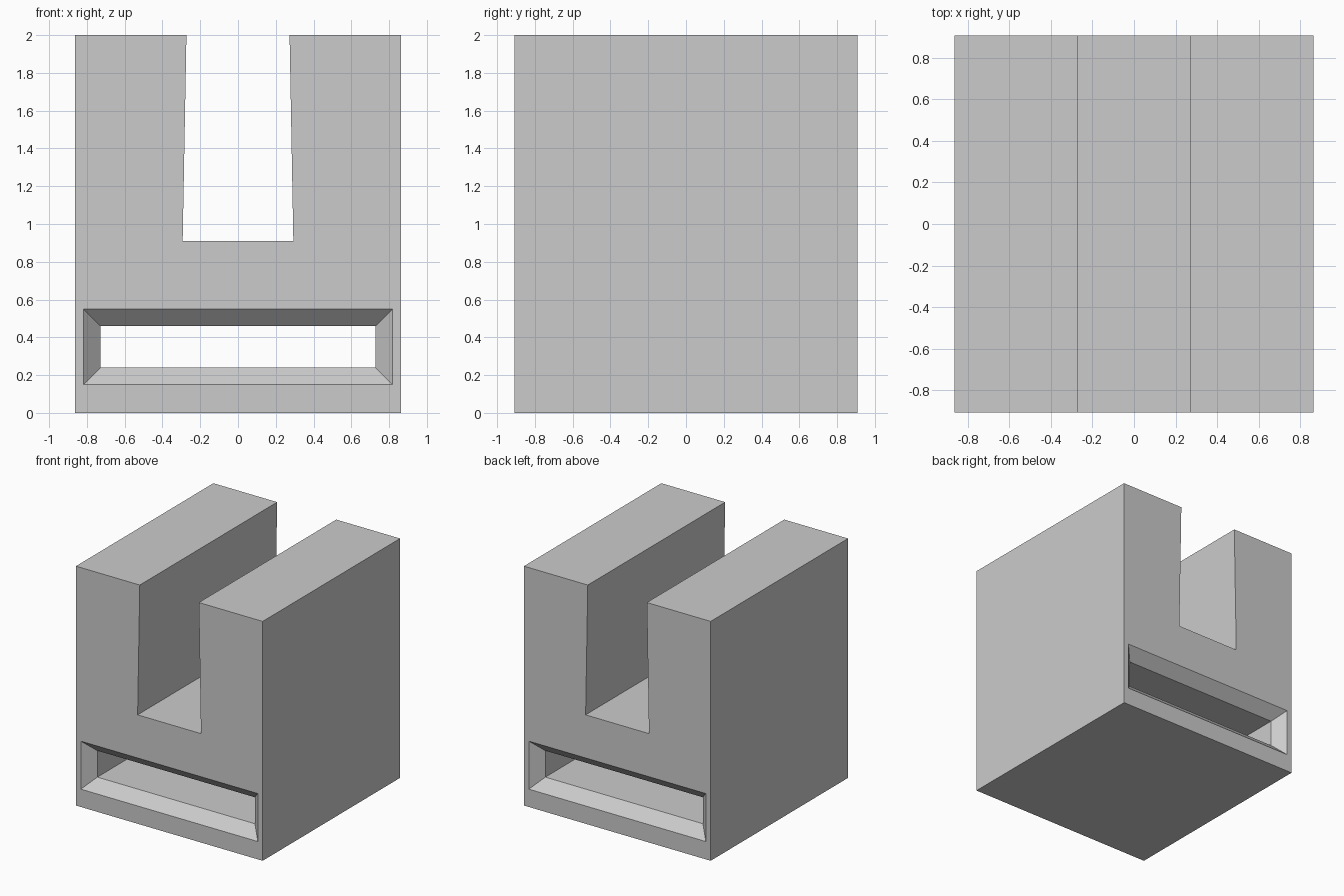
import bpy, bmesh

old = bpy.data.objects.get("Cube")
if old:
    bpy.data.objects.remove(old, do_unlink=True)

HALF_W, HALF_D, HEIGHT = 0.863, 0.907, 2.0
CHAMFER = 0.09

grey = bpy.data.materials.new("light grey")
grey.use_nodes = True
colour = (0.6, 0.6, 0.6, 1)
grey.diffuse_color = colour
grey.node_tree.nodes["Principled BSDF"].inputs["Base Color"].default_value = colour


def loft(name, rings):
    """Skin a series of equal rings and cap both ends."""
    bm = bmesh.new()
    loops = [[bm.verts.new(p) for p in ring] for ring in rings]
    for a, b in zip(loops, loops[1:]):
        for i in range(len(a)):
            j = (i + 1) % len(a)
            bm.faces.new((a[i], a[j], b[j], b[i]))
    bm.faces.new(loops[0])
    bm.faces.new(loops[-1])
    bmesh.ops.recalc_face_normals(bm, faces=bm.faces)
    mesh = bpy.data.meshes.new(name)
    bm.to_mesh(mesh)
    bm.free()
    mesh.materials.append(grey)
    obj = bpy.data.objects.new(name, mesh)
    bpy.context.collection.objects.link(obj)
    return obj


# Block with a dovetail slot open at the top
half = [(HALF_W, 0), (HALF_W, HEIGHT), (0.273, HEIGHT), (0.293, 0.91)]
profile = half + [(-x, z) for x, z in reversed(half)]
block = loft("slotted_block", [[(x, y, z) for x, z in profile]
                               for y in (-HALF_D, HALF_D)])


# Tunnel from front to back, flared at both mouths
def tunnel_ring(y, grow):
    w, low, high = 0.728 + grow, 0.239 - grow, 0.46 + grow
    return [(-w, y, low), (w, y, low), (w, y, high), (-w, y, high)]


over = 0.02
mouth, throat = HALF_D + over, HALF_D - CHAMFER
cutter = loft("tunnel_cutter", [
    tunnel_ring(-mouth, CHAMFER + over), tunnel_ring(-throat, 0),
    tunnel_ring(throat, 0), tunnel_ring(mouth, CHAMFER + over)])
cutter.hide_render = True

cut = block.modifiers.new("tunnel", 'BOOLEAN')
cut.operation = 'DIFFERENCE'
cut.solver = 'EXACT'
cut.object = cutter

# Bake the cut and drop the helper
bpy.context.view_layer.objects.active = block
block.select_set(True)
bpy.ops.object.modifier_apply(modifier=cut.name)
bpy.data.objects.remove(cutter, do_unlink=True)
